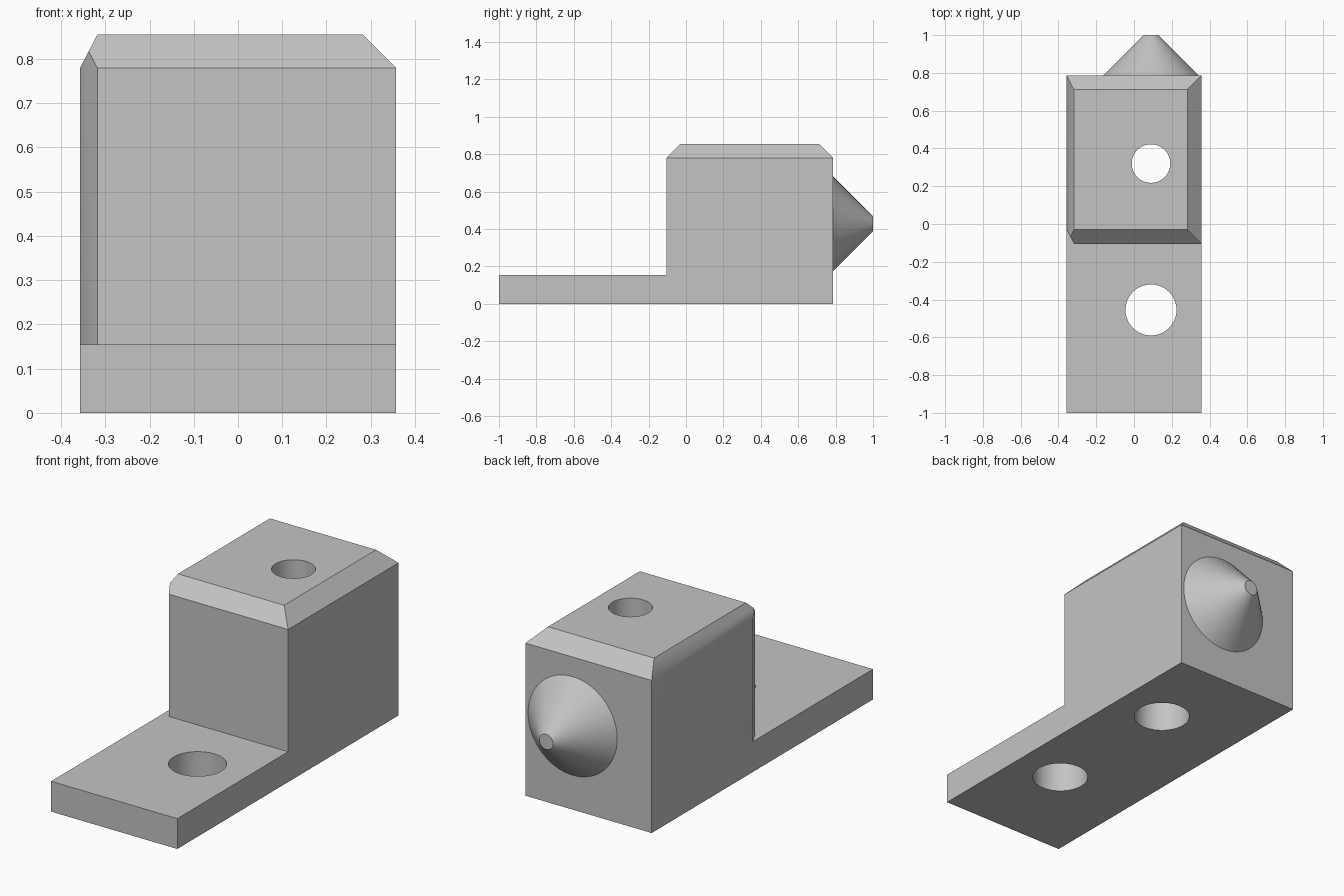
import bpy, bmesh, math
from mathutils import Matrix, Vector

if "Cube" in bpy.data.objects:
    bpy.data.objects.remove(bpy.data.objects["Cube"])

grey = bpy.data.materials.new("mid_grey")
grey.diffuse_color = (0.55, 0.55, 0.55, 1)
grey.use_nodes = True
grey.node_tree.nodes["Principled BSDF"].inputs["Base Color"].default_value = grey.diffuse_color

X, BACK, FRONT, TOP, FLANGE = 0.357, 0.787, -0.105, 0.855, 0.155
AXIS_X = 0.09      # shared centre line of holes and cone


def make_object(name, bm):
    bmesh.ops.recalc_face_normals(bm, faces=bm.faces[:])
    mesh = bpy.data.meshes.new(name)
    bm.to_mesh(mesh)
    bm.free()
    mesh.materials.append(grey)
    ob = bpy.data.objects.new(name, mesh)
    bpy.context.collection.objects.link(ob)
    return ob


def box(lo, hi):
    bm = bmesh.new()
    lo, hi = Vector(lo), Vector(hi)
    bmesh.ops.create_cube(bm, size=1, matrix=Matrix.Translation((lo + hi) / 2)
                          @ Matrix.Diagonal((*(hi - lo), 1)))
    return bm


def cut(bm, point, normal):
    """Slice off everything on the normal side and close the cut."""
    geom = bm.verts[:] + bm.edges[:] + bm.faces[:]
    res = bmesh.ops.bisect_plane(bm, geom=geom, plane_co=point,
                                 plane_no=normal, clear_outer=True)
    edges = [e for e in res["geom_cut"] if isinstance(e, bmesh.types.BMEdge)]
    bmesh.ops.contextual_create(bm, geom=edges)


def cylinder(name, y, r, z0, z1):
    bm = bmesh.new()
    bmesh.ops.create_cone(bm, cap_ends=True, segments=64, radius1=r, radius2=r,
                          depth=z1 - z0,
                          matrix=Matrix.Translation((AXIS_X, y, (z0 + z1) / 2)))
    return make_object(name, bm)


def activate(ob):
    bpy.ops.object.select_all(action='DESELECT')
    ob.select_set(True)
    bpy.context.view_layer.objects.active = ob


def boolean(target, tool, operation):
    activate(target)
    mod = target.modifiers.new(operation, 'BOOLEAN')
    mod.operation, mod.solver, mod.object = operation, 'EXACT', tool
    bpy.ops.object.modifier_apply(modifier=mod.name)
    bpy.data.objects.remove(tool, do_unlink=True)


# Raised block with chamfered top and one chamfered front left corner
bm = box((-X, FRONT, 0), (X, BACK, TOP))
cut(bm, (X, 0, TOP - 0.075), (1, 0, 1))
cut(bm, (0, BACK, TOP - 0.075), (0, 1, 1))
cut(bm, (0, FRONT, TOP - 0.075), (0, -1, 1))
cut(bm, (-X, 0, TOP - 0.075), (-0.075, 0, 0.039))
cut(bm, (-X, FRONT + 0.075, 0), (-0.075, -0.039, 0))
block = make_object("block", bm)

# Flat mounting flange
flange = make_object("flange", box((-X, -1, 0), (X, BACK, FLANGE)))
boolean(block, flange, 'UNION')
block.name = "mounting_block"

# Screw hole in the flange, stepped hole through the block
boolean(block, cylinder("flange_hole", -0.455, 0.135, -0.1, 0.3), 'DIFFERENCE')
boolean(block, cylinder("block_hole", 0.32, 0.102, -0.1, 1), 'DIFFERENCE')
boolean(block, cylinder("counterbore", 0.32, 0.135, -0.1, 0.43), 'DIFFERENCE')

# Merge coplanar faces left by the cuts
bm = bmesh.new()
bm.from_mesh(block.data)
bmesh.ops.remove_doubles(bm, verts=bm.verts[:], dist=1e-5)
bmesh.ops.dissolve_limit(bm, angle_limit=math.radians(0.5),
                         verts=bm.verts[:], edges=bm.edges[:])
bm.to_mesh(block.data)
bm.free()

# Blunt cone on the back face
bm = bmesh.new()
bmesh.ops.create_cone(bm, cap_ends=True, segments=64, radius1=0.252,
                      radius2=0.039, depth=1 - BACK,
                      matrix=Matrix.Translation((AXIS_X, (1 + BACK) / 2, 0.428))
                      @ Matrix.Rotation(-math.pi / 2, 4, 'X'))
cone = make_object("locating_cone", bm)

for ob in (block, cone):
    activate(ob)
    bpy.ops.object.shade_smooth_by_angle(angle=math.radians(30))
